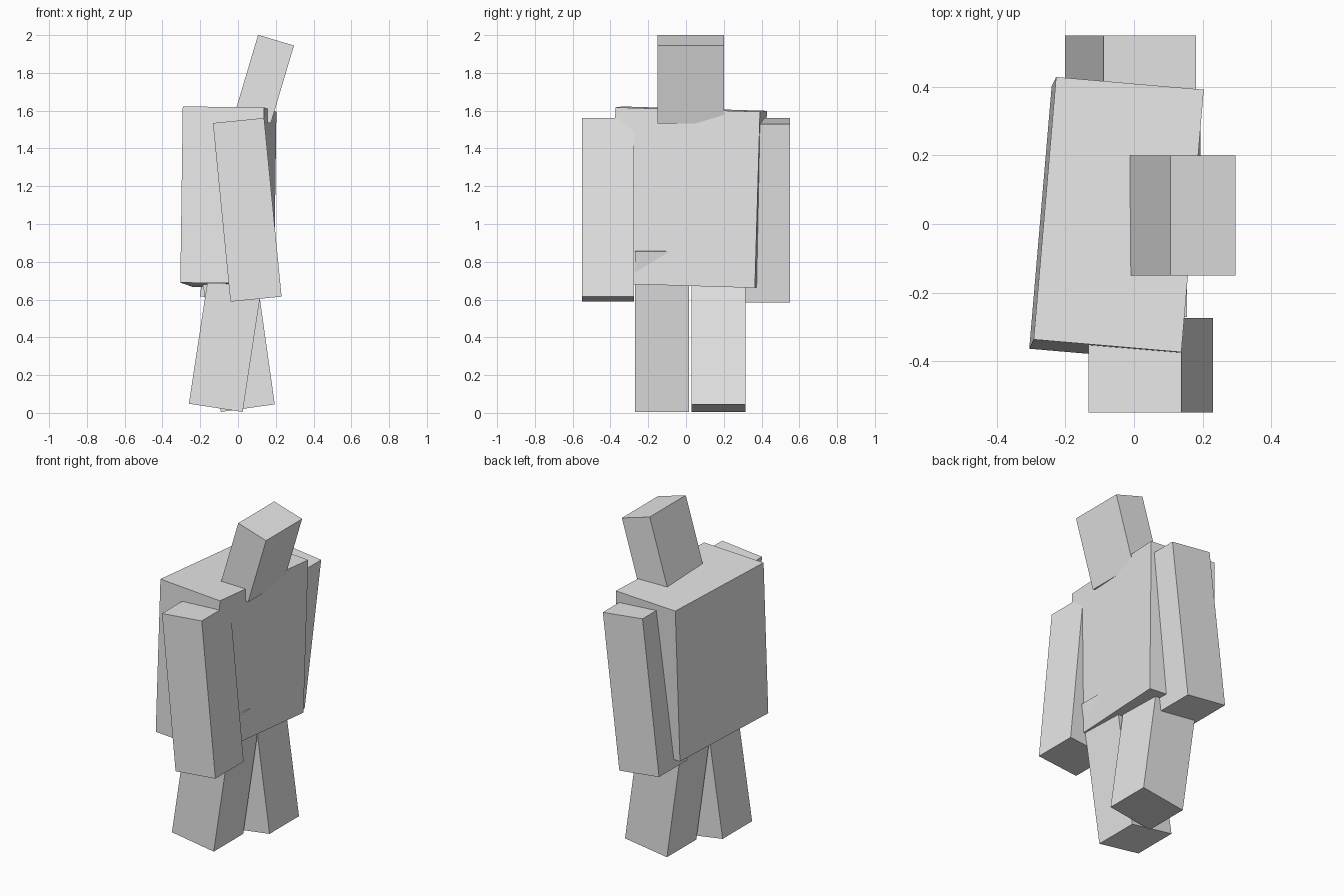
import bpy
from math import radians

cube = bpy.data.objects.get("Cube")
if cube:
    bpy.data.objects.remove(cube, do_unlink=True)

# One plain grey for the whole figure
GREY = (0.8, 0.8, 0.8, 1.0)
grey = bpy.data.materials.new("plain_grey")
grey.use_nodes = True
grey.diffuse_color = GREY
for node in grey.node_tree.nodes:
    if node.type == "BSDF_PRINCIPLED":
        node.inputs["Base Color"].default_value = GREY


def block(name, size, centre, turn):
    """Add a flat-sided box, with its turn in degrees about x, y and z."""
    bpy.ops.mesh.primitive_cube_add(size=1, location=centre)
    obj = bpy.context.object
    obj.name = name
    obj.scale = size
    obj.rotation_euler = [radians(a) for a in turn]
    obj.data.materials.append(grey)
    return obj


# Torso, slightly twisted, and the leaning head
block("torso", (0.432, 0.768, 0.933), (-0.051, 0.014, 1.142), (-1.72, 0.65, -4.9))
block("head", (0.198, 0.35, 0.43), (0.14, 0.025, 1.767), (0, 16.6, 0))

# Arms, swinging in opposite directions
ARM = (0.272, 0.275, 0.95)
block("front_arm", ARM, (0.049, -0.412, 1.075), (0, -5.6, 0))
block("back_arm", ARM, (-0.01, 0.412, 1.073), (0, 6.8, 0))

# Legs, striding in opposite directions
LEG = (0.288, 0.286, 0.86)
block("front_leg", LEG, (-0.053, -0.128, 0.452), (0, 8.65, 0))
block("back_leg", LEG, (-0.008, 0.172, 0.451), (0, -8, 0))
